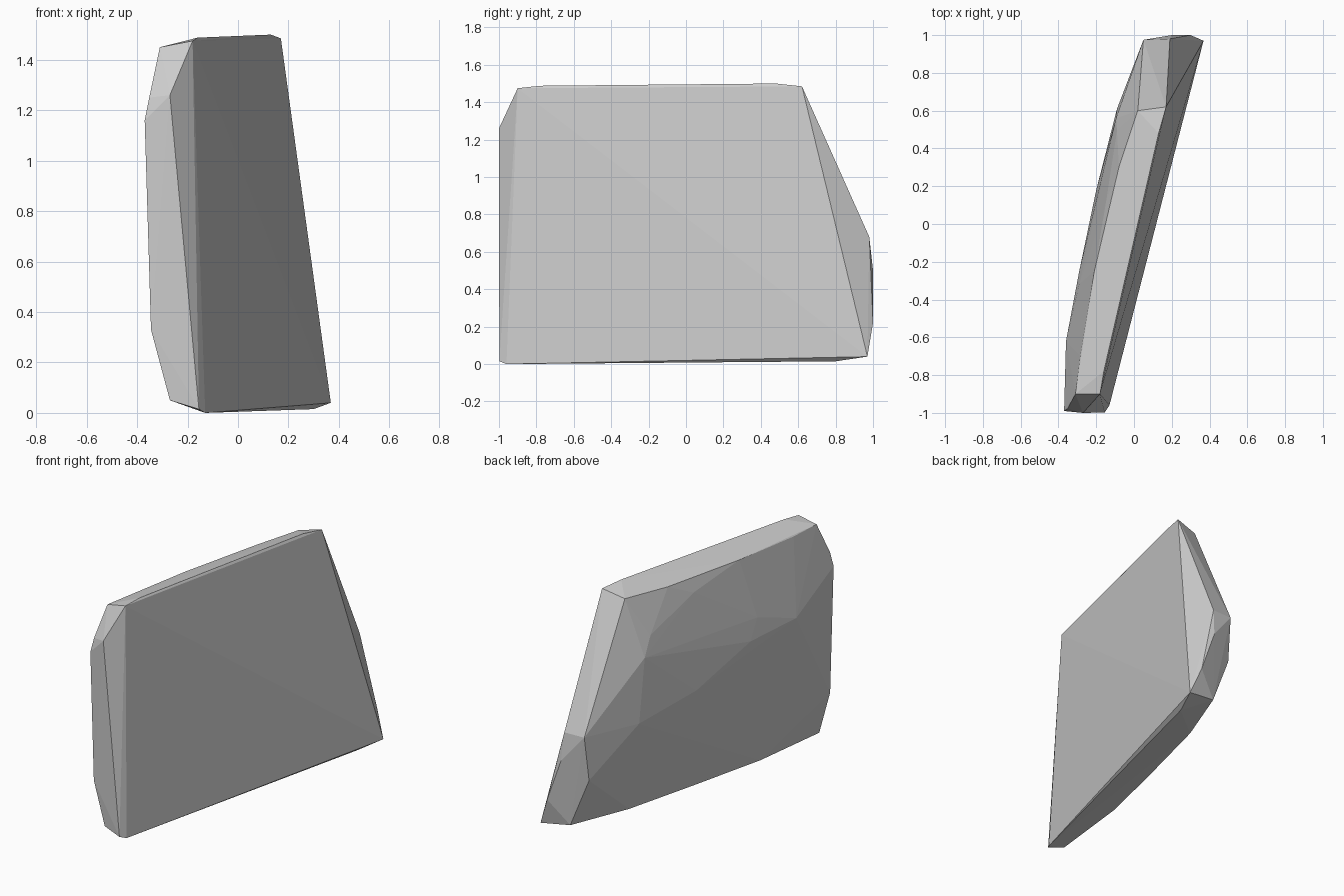
import bpy, bmesh

# Flat inner face: top front, top back, bottom back, bottom front
inner_face = [(-0.18, -0.9, 1.475), (0.17, 0.62, 1.485), (0.368, 0.97, 0.04), (-0.13, -0.96, 0.0)]
# Top rim: ridge near the inner face, then the curved outer edge
top_rim = [(0.13, 0.48, 1.5), (-0.16, -0.78, 1.488),
           (0.02, 0.6, 1.45), (-0.08, 0.3, 1.44), (-0.21, -0.25, 1.44),
           (-0.285, -0.7, 1.44), (-0.31, -0.9, 1.45)]
# Front end
front_end = [(-0.27, -1.0, 1.26), (-0.352, -0.978, 1.25), (-0.37, -0.99, 1.16),
             (-0.345, -0.99, 0.33), (-0.27, -0.985, 0.05), (-0.155, -0.998, 0.015)]
# Sloping back end
back_end = [(0.19, 0.98, 0.68), (0.05, 0.975, 0.68), (0.2, 1.0, 0.5),
            (0.3, 1.0, 0.22), (0.04, 0.94, 0.39)]
# Bottom: low corner near the inner face, then the curved outer edge
bottom_rim = [(0.3, 0.8, 0.015), (0.168, 0.95, 0.07), (0.02, 0.556, 0.065),
              (-0.1, 0.08, 0.065), (-0.225, -0.446, 0.065)]
# Faceted bulge of the outer side
outer_bulge = [(-0.09, 0.61, 0.67), (-0.2, 0.18, 0.75), (-0.29, -0.25, 0.93),
               (-0.36, -0.62, 0.96), (-0.095, 0.56, 1.08), (-0.09, 0.494, 1.2),
               (-0.21, 0.042, 1.07), (-0.29, -0.32, 1.06), (-0.146, 0.13, 1.355)]

# Wrap all the corners in one convex shell
bm = bmesh.new()
for p in inner_face + top_rim + front_end + back_end + bottom_rim + outer_bulge:
    bm.verts.new(p)
bmesh.ops.convex_hull(bm, input=bm.verts[:])
loose = [v for v in bm.verts if not v.link_faces]
bmesh.ops.delete(bm, geom=loose, context='VERTS')
bmesh.ops.recalc_face_normals(bm, faces=bm.faces[:])

mesh = bpy.data.meshes.new("curved_slab")
bm.to_mesh(mesh)
bm.free()
slab = bpy.data.objects.new("curved_slab", mesh)
bpy.context.collection.objects.link(slab)

# Plain grey
grey = bpy.data.materials.new("plain_grey")
grey.diffuse_color = (0.6, 0.6, 0.6, 1)
mesh.materials.append(grey)
